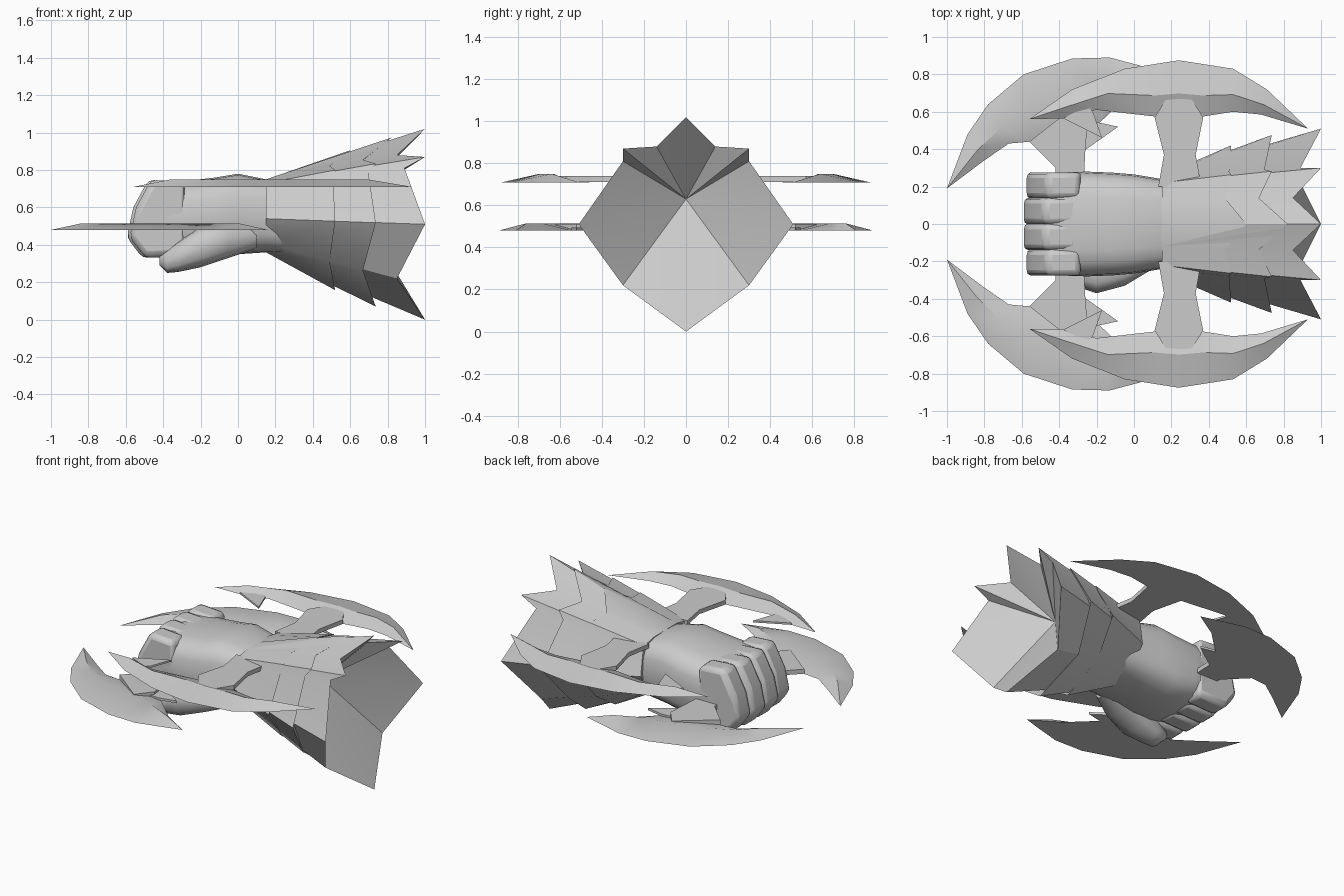
import bpy, bmesh, math
from mathutils import Vector

cube = bpy.data.objects.get("Cube")
if cube:
    bpy.data.objects.remove(cube, do_unlink=True)

grey = bpy.data.materials.new("plain_grey")
grey.use_nodes = True
grey.diffuse_color = (0.6, 0.6, 0.6, 1)
grey.node_tree.nodes["Principled BSDF"].inputs["Base Color"].default_value = (0.6, 0.6, 0.6, 1)


def finish(name, bm, mirror=False, bevel=0, angle=35):
    """Turn a bmesh into a named, shaded object."""
    bmesh.ops.recalc_face_normals(bm, faces=bm.faces)
    mesh = bpy.data.meshes.new(name)
    bm.to_mesh(mesh)
    bm.free()
    mesh.materials.append(grey)
    ob = bpy.data.objects.new(name, mesh)
    bpy.context.collection.objects.link(ob)
    bpy.ops.object.select_all(action='DESELECT')
    ob.select_set(True)
    bpy.context.view_layer.objects.active = ob
    bpy.ops.object.shade_smooth_by_angle(angle=math.radians(angle))
    if bevel:
        mod = ob.modifiers.new("soft_edges", 'BEVEL')
        mod.width = bevel
        mod.segments = 2
    if mirror:
        mod = ob.modifiers.new("other_side", 'MIRROR')
        mod.use_axis = (False, True, False)
    return ob


def bridge(bm, a, b):
    for i in range(len(a)):
        j = (i + 1) % len(a)
        bm.faces.new((a[i], a[j], b[j], b[i]))


def loft(name, rings, angle=35):
    """Skin a list of rings and cap both ends."""
    bm = bmesh.new()
    loops = [[bm.verts.new(p) for p in ring] for ring in rings]
    for a, b in zip(loops, loops[1:]):
        bridge(bm, a, b)
    bm.faces.new(loops[0])
    bm.faces.new(loops[-1])
    return finish(name, bm, angle=angle)


def prism(name, low, high, **options):
    """Join two matching outlines into a solid."""
    bm = bmesh.new()
    a = [bm.verts.new(p) for p in low]
    b = [bm.verts.new(p) for p in high]
    bridge(bm, a, b)
    bm.faces.new(a)
    bm.faces.new(b)
    bmesh.ops.triangulate(bm, faces=[f for f in bm.faces if len(f.verts) > 4])
    return finish(name, bm, **options)


def rounded_ring(x, cy, hw, lo, hi, power=0.6, n=20):
    ring = []
    for i in range(n):
        t = math.tau * i / n
        c, s = math.cos(t), math.sin(t)
        y = cy + hw * math.copysign(abs(c) ** power, c)
        z = (lo + hi) / 2 + (hi - lo) / 2 * math.copysign(abs(s) ** power, s)
        ring.append((x, y, z))
    return ring


# Hand and wrist
loft("hand_and_wrist", [rounded_ring(x, 0, w, lo, hi) for x, w, lo, hi in (
    (-.46, .25, .39, .72), (-.4, .275, .36, .735), (-.25, .28, .33, .745),
    (-.12, .275, .33, .76), (0, .265, .35, .78), (.15, .24, .36, .75),
    (.32, .23, .35, .74))], 50)

# Thumb folded under the near side of the fist
loft("thumb", [rounded_ring(x, y, w, lo, hi, 0.8, 12) for x, y, w, lo, hi in (
    (.1, -.17, .07, .38, .5), (-.05, -.22, .11, .33, .52),
    (-.2, -.25, .12, .28, .5), (-.32, -.24, .09, .255, .42),
    (-.38, -.24, .07, .25, .37), (-.42, -.23, .04, .29, .34))], 50)

# Four curled fingers
curl = [(-.3, .735), (-.48, .748), (-.56, .6), (-.595, .44), (-.51, .33), (-.3, .34)]
for i in range(4):
    mid = (i - 1.5) * .137
    back = .015 if i in (0, 3) else 0
    prism(f"finger_{i + 1}",
          [(x + back, mid - .07, z) for x, z in curl],
          [(x + back, mid + .07, z) for x, z in curl], bevel=.03, angle=50)

# Flared cuff: three overlapping jagged shells, hollow at the open end
base = [(.15, 0, .75), (.15, .12, .75), (.15, .22, .73), (.15, .24, .68),
        (.15, .26, .54), (.15, .17, .41), (.15, 0, .36)]
rim = [(1, 0, 1.02), (.85, .14, .88), (1, .3, .87), (.89, .3, .81),
       (1, .51, .51), (.85, .3, .22), (1, 0, 0)]


def full(half):
    return half + [(x, -y, z) for x, y, z in reversed(half[1:-1])]


for name, grow, top, flare, apex in (
        ("inner_cuff", 1, 1, 0, (.617, 0, .63)),
        ("middle_cuff", .69, .79, .1, (.4, 0, .6)),
        ("outer_cuff", .435, .53, .14, (.25, 0, .57))):
    end = []
    for i, (a, b) in enumerate(zip(base, rim)):
        valley = i % 2 == 1
        t = top if i == 0 else min(1, grow + (.05 if valley else 0))
        p = Vector(a).lerp(Vector(b), t)
        f = 1 + flare * (1 if i in (4, 6) else .25)
        end.append((p.x, p.y * f, .53 + (p.z - .53) * f))
    bm = bmesh.new()
    start_loop = [bm.verts.new(p) for p in full(base)]
    end_loop = [bm.verts.new(p) for p in full(end)]
    bridge(bm, start_loop, end_loop)
    bm.faces.new(start_loop)
    tip = bm.verts.new(apex)
    for i in range(len(end_loop)):
        bm.faces.new((end_loop[i], end_loop[(i + 1) % len(end_loop)], tip))
    finish(name, bm, angle=30)


def blade(name, first, pairs, last, z, rise):
    """Crescent with a flat underside and a raised ridge."""
    bm = bmesh.new()
    a, b = bm.verts.new((*first, z)), bm.verts.new((*last, z))
    rows = []
    for outer, inner in pairs:
        ridge = Vector(outer).lerp(Vector(inner), .6)
        rows.append([bm.verts.new((*outer, z)), bm.verts.new((*ridge, z + rise)),
                     bm.verts.new((*inner, z))])
    for p, q in zip(rows, rows[1:]):
        bridge(bm, p, q)
    for end, row in ((a, rows[0]), (b, rows[-1])):
        for i in range(3):
            bm.faces.new((end, row[i], row[(i + 1) % 3]))
    finish(name, bm, mirror=True, angle=30)


def plate(name, outline, z, thick):
    prism(name, [(x, y, z) for x, y in outline],
          [(x, y, z + thick) for x, y in outline], mirror=True)


# Upper crescent blades with struts and barbs
blade("upper_blades", (-.56, .56), [
    ((-.33, .72), (-.38, .565)), ((-.05, .83), (-.2, .61)), ((.11, .855), (.11, .575)),
    ((.24, .875), (.24, .58)), ((.37, .855), (.37, .575)), ((.53, .83), (.53, .6)),
    ((.71, .72), (.68, .585))], (.93, .51), .71, .04)
plate("upper_struts", [(.11, .57), (.16, .37), (.13, .2), (.36, .2), (.33, .37),
                       (.37, .57), (.3, .68), (.18, .68)], .712, .028)
plate("upper_barbs", [(-.38, .565), (-.17, .46), (-.22, .6), (-.25, .63)], .71, .012)

# Lower crescent blades with struts and barbs
blade("lower_blades", (-1, .19), [
    ((-.89, .48), (-.8, .34)), ((-.78, .64), (-.67, .43)), ((-.59, .8), (-.56, .44)),
    ((-.33, .885), (-.32, .5)), ((-.13, .89), (-.18, .545)),
    ((.04, .845), (-.02, .7))], (.16, .81), .48, .035)
plate("lower_struts", [(-.56, .44), (-.42, .3), (-.42, .2), (-.27, .2), (-.26, .4),
                       (-.25, .52), (-.33, .62)], .482, .03)
plate("lower_barbs", [(-.27, .39), (-.176, .455), (-.085, .52), (-.2, .545),
                      (-.28, .54)], .48, .015)
